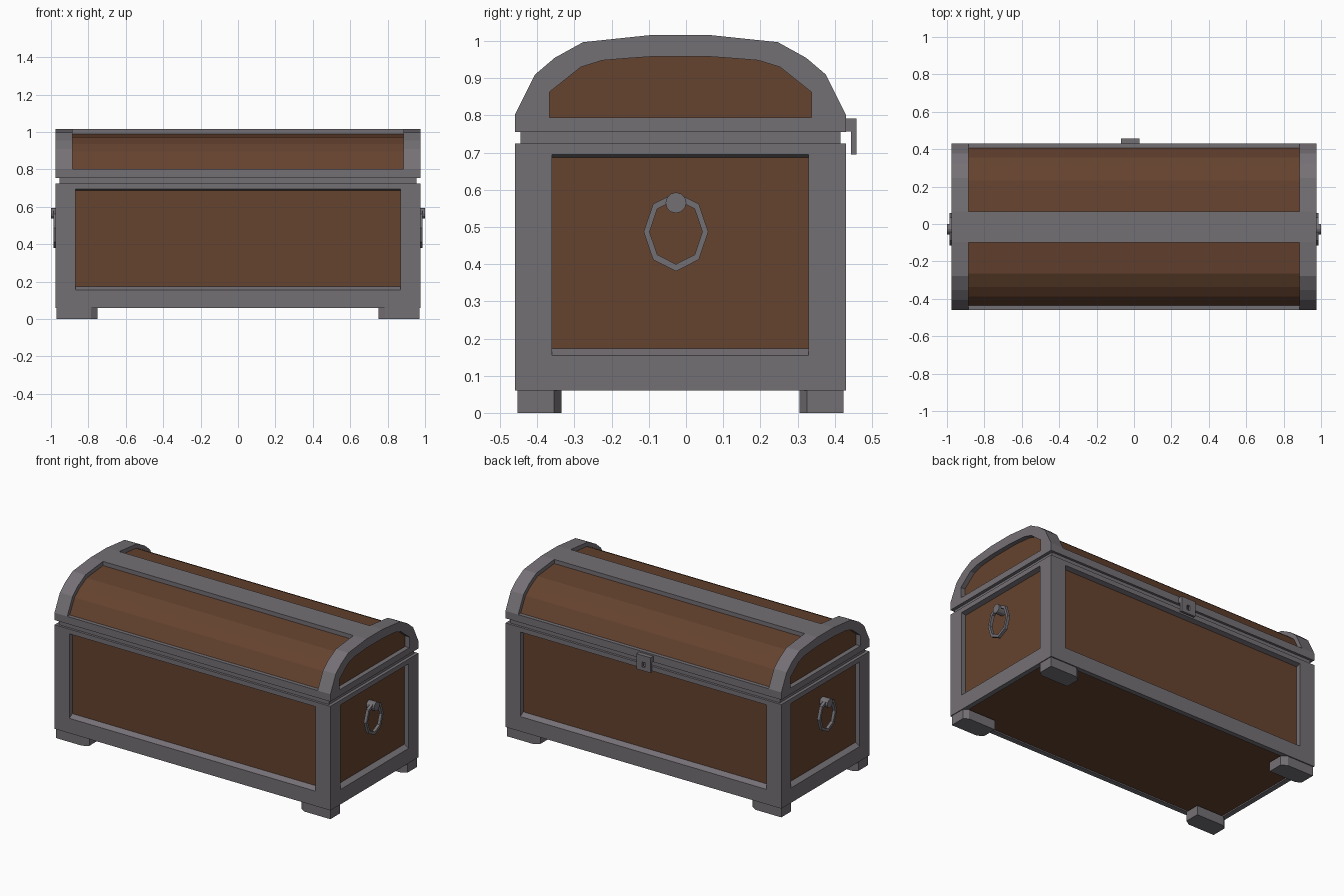
import bpy, bmesh, math

if "Cube" in bpy.data.objects:
    bpy.data.objects.remove(bpy.data.objects["Cube"])


def material(name, rgb):
    m = bpy.data.materials.new(name)
    m.diffuse_color = (*rgb, 1)
    m.use_nodes = True
    m.node_tree.nodes["Principled BSDF"].inputs["Base Color"].default_value = m.diffuse_color
    return m


METAL = material("grey metal", (0.175, 0.162, 0.178))
WOOD = material("brown wood", (0.13, 0.055, 0.028))
CY = -0.015  # middle of the body in y


def finish(name, bm, mat):
    bmesh.ops.recalc_face_normals(bm, faces=bm.faces)
    me = bpy.data.meshes.new(name)
    bm.to_mesh(me)
    bm.free()
    me.materials.append(mat)
    ob = bpy.data.objects.new(name, me)
    bpy.context.collection.objects.link(ob)
    return ob


def place(axis, p, h):
    # axis x: p=(y,z); axis y: p=(x,z); axis z: p=(x,y)
    return {'x': (h, p[0], p[1]), 'y': (p[0], h, p[1]), 'z': (p[0], p[1], h)}[axis]


def prism(name, pts, axis, lo, hi, mat):
    bm = bmesh.new()
    a = [bm.verts.new(place(axis, p, lo)) for p in pts]
    b = [bm.verts.new(place(axis, p, hi)) for p in pts]
    n = len(pts)
    bm.faces.new(a)
    bm.faces.new(b)
    for i in range(n):
        j = (i + 1) % n
        bm.faces.new((a[i], a[j], b[j], b[i]))
    return finish(name, bm, mat)


def ring(name, outer, inner, lo, hi, mat):
    # closed frame between two matching outlines, extruded along x
    bm = bmesh.new()
    loops = [[bm.verts.new(place('x', p, h)) for p in pts]
             for pts, h in ((outer, lo), (outer, hi), (inner, hi), (inner, lo))]
    n = len(outer)
    for k in range(4):
        a, b = loops[k], loops[(k + 1) % 4]
        for i in range(n):
            j = (i + 1) % n
            bm.faces.new((a[i], a[j], b[j], b[i]))
    return finish(name, bm, mat)


def box(name, x, y, z, mat):
    return prism(name, [(x[0], y[0]), (x[1], y[0]), (x[1], y[1]), (x[0], y[1])],
                 'z', z[0], z[1], mat)


# chest body: wooden core and metal corner posts
box("body_panels", (-0.945, 0.945), (-0.43, 0.40), (0.068, 0.72), WOOD)
for sx in (-1, 1):
    for sy in (-1, 1):
        xs = sorted((sx * 0.87, sx * 0.975))
        ys = sorted((CY + sy * 0.345, CY + sy * 0.445))
        box("corner_post", xs, ys, (0.06, 0.725), METAL)
        # feet with chamfered ends
        foot = [(0.97, 0.438), (0.785, 0.438), (0.75, 0.415), (0.75, 0.32),
                (0.94, 0.32), (0.97, 0.34)]
        prism("foot", [(sx * x, CY + sy * y) for x, y in foot], 'z', 0, 0.06, METAL)

# rails with sloped inner edges: (depth from outside, z)
low = [(0, 0.06), (0, 0.155), (0.032, 0.175), (0.032, 0.06)]
high = [(0, 0.725), (0, 0.695), (0.032, 0.687), (0.032, 0.725)]
for s in (-1, 1):
    for nm, prof in (("bottom_rail", low), ("top_rail", high)):
        prism(nm + "_long", [(CY + s * (0.445 - d), z) for d, z in prof], 'x', -0.87, 0.87, METAL)
        prism(nm + "_end", [(s * (0.975 - d), z) for d, z in prof], 'y', CY - 0.345, CY + 0.345, METAL)

# recessed seam between body and lid
box("body_lip", (-0.955, 0.955), (CY - 0.43, CY + 0.43), (0.715, 0.765), METAL)

# lid outlines, half profiles mirrored
def mirrored(half):
    return [(CY - y, z) for y, z in half] + [(CY + y, z) for y, z in reversed(half)]


outer = mirrored([(0.445, 0.755), (0.445, 0.802), (0.391, 0.91), (0.338, 0.955),
                  (0.262, 0.997), (0.081, 1.016)])
inner = mirrored([(0.352, 0.795), (0.352, 0.863), (0.268, 0.93), (0.21, 0.948),
                  (0.15, 0.953), (0.081, 0.958)])
barrel = [(CY + (y - CY) * 0.95, 0.755 + (z - 0.755) * 0.9) for y, z in outer]
prism("lid_barrel", barrel, 'x', -0.9, 0.9, WOOD)
for s in (-1, 1):
    a, b = sorted((s * 0.885, s * 0.975))
    ring("lid_end_frame", outer, inner, a, b, METAL)
    a, b = sorted((s * 0.89, s * 0.945))
    prism("lid_end_panel", inner, 'x', a, b, WOOD)
    a, b = sorted((CY + s * 0.415, CY + s * 0.445))
    box("lid_rail", (-0.885, 0.885), (a, b), (0.755, 0.802), METAL)
box("lid_top_strip", (-0.885, 0.885), (CY - 0.084, CY + 0.081), (0.95, 1.016), METAL)

# latch on the back: tab and plate with a keyhole slot
LX = -0.02
box("latch_tab", (LX - 0.05, LX + 0.05), (0.425, 0.446), (0.757, 0.792), METAL)
for x0, x1, z0, z1 in ((-0.05, -0.01, 0.695, 0.792), (0.01, 0.05, 0.695, 0.792),
                       (-0.01, 0.01, 0.695, 0.718), (-0.01, 0.01, 0.75, 0.792)):
    box("latch_plate", (LX + x0, LX + x1), (0.444, 0.458), (z0, z1), METAL)


# end handles: octagonal ring hung on a round knob
def oval(ry, rz, cz, n):
    return [(-0.027 + ry * math.cos(math.tau * i / n), cz + rz * math.sin(math.tau * i / n))
            for i in range(n)]


for s in (-1, 1):
    a, b = sorted((s * 0.968, s * 0.987))
    ring("handle_ring", oval(0.087, 0.106, 0.487, 8), oval(0.071, 0.087, 0.487, 8), a, b, METAL)
    a, b = sorted((s * 0.94, s * 1.0))
    prism("handle_knob", oval(0.028, 0.028, 0.565, 12), 'x', a, b, METAL)
